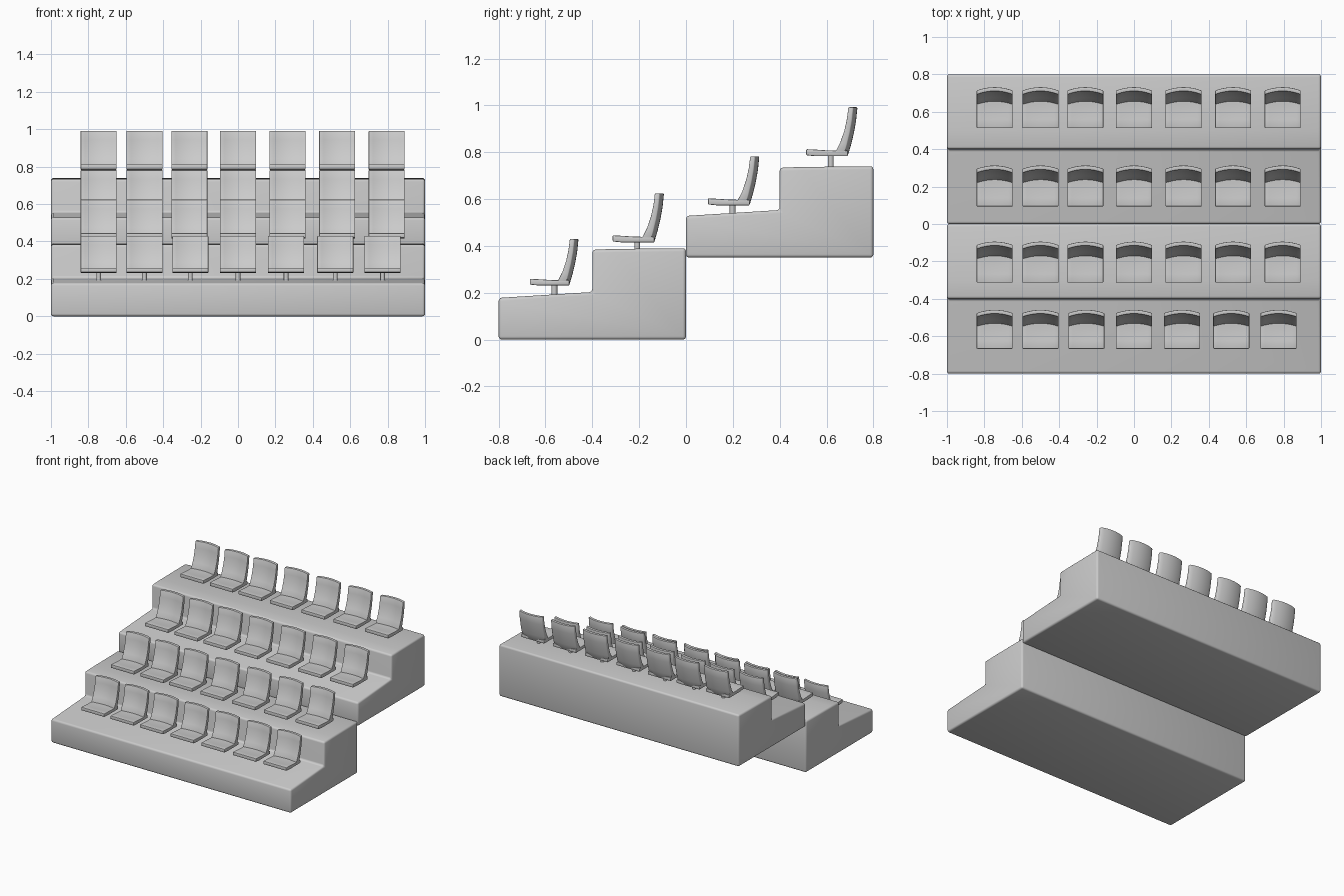
import bpy, bmesh

if "Cube" in bpy.data.objects:
    bpy.data.objects.remove(bpy.data.objects["Cube"])

def sweep_mesh(name, profile, xs, shape, bevel, segments=2, angle=0.7):
    """Sweep a closed (y, z) profile through the x stations; shape(x, y, z) bends it."""
    bm = bmesh.new()
    rings = [[bm.verts.new(shape(x, y, z)) for y, z in profile] for x in xs]
    n = len(profile)
    for a, b in zip(rings, rings[1:]):
        for i in range(n):
            j = (i + 1) % n
            bm.faces.new((a[i], a[j], b[j], b[i]))
    bm.faces.new(rings[0][::-1])
    bm.faces.new(rings[-1])
    bmesh.ops.recalc_face_normals(bm, faces=bm.faces)
    sharp = [e for e in bm.edges if e.calc_face_angle(0) > angle]
    bmesh.ops.bevel(bm, geom=sharp, offset=bevel, segments=segments,
                    profile=0.5, affect='EDGES', clamp_overlap=True)
    for f in bm.faces:
        f.smooth = True
    bm.normal_update()
    for e in bm.edges:
        e.smooth = e.calc_face_angle(0) < 0.6
    me = bpy.data.meshes.new(name)
    bm.to_mesh(me)
    bm.free()
    return me

def place(name, mesh, loc, scale=(1, 1, 1)):
    ob = bpy.data.objects.new(name, mesh)
    ob.location, ob.scale = loc, scale
    bpy.context.collection.objects.link(ob)
    return ob

# Stepped concrete block, used twice
step = [(-0.8, 0), (0, 0), (0, 0.39), (-0.3, 0.387), (-0.4, 0.384),
        (-0.4, 0.203), (-0.8, 0.178)]
block = sweep_mesh("terrace_block", step, [-1, 1], lambda x, y, z: (x, y, z), 0.014, 3)
place("lower_terrace", block, (0, 0, 0))
place("upper_terrace", block, (0, 0.8, 0.35))

W = 0.0965
xs = [W * k / 4 for k in range(-4, 5)]

# Seat pan, gently dished on top
def dish(x, y, z):
    if z > 0.015:
        z -= 0.004 * (1 - (x / W) ** 2) * (1 if 0.02 < y < 0.15 else 0)
    return (x, y, z)

pan_profile = [(0, 0.004), (0.04, 0), (0.178, 0), (0.178, 0.024), (0.13, 0.024),
               (0.09, 0.025), (0.045, 0.028), (0.0, 0.03)]
pan = sweep_mesh("seat_pan", pan_profile, xs, dish, 0.004)

# Backrest, curved in side view and wrapped forward at its sides
back_profile = [(0.178, 0.003), (0.192, 0.05), (0.204, 0.1), (0.213, 0.15), (0.219, 0.209),
                (0.197, 0.209), (0.191, 0.16), (0.180, 0.11), (0.163, 0.06), (0.140, 0.015)]
back = sweep_mesh("backrest", back_profile, xs,
                  lambda x, y, z: (x, y - 0.018 * (x / W) ** 2, z), 0.004)

# Round post under each seat
bm = bmesh.new()
bmesh.ops.create_cone(bm, cap_ends=True, segments=16, radius1=0.0125, radius2=0.0125, depth=0.07)
for f in bm.faces:
    f.smooth = len(f.verts) == 4
for e in bm.edges:
    e.smooth = e.calc_face_angle(0) < 0.6
post = bpy.data.meshes.new("seat_post")
bm.to_mesh(post)
bm.free()

# Four rows of seven seats: (front y, underside z, size factor, x positions)
cols = [-0.745, -0.5, -0.26, 0, 0.265, 0.53, 0.795]
front_cols = [-0.745, -0.5, -0.255, 0, 0.257, 0.52, 0.773]
rows = [(-0.667, 0.231, 0.95, front_cols), (-0.313, 0.415, 1, cols),
        (0.094, 0.573, 1, cols), (0.513, 0.783, 1, cols)]
for r, (y, z, s, centres) in enumerate(rows, 1):
    for c, x in enumerate(centres, 1):
        tag = f"_{r}_{c}"
        place("seat_pan" + tag, pan, (x, y, z), (1, s, s))
        place("backrest" + tag, back, (x, y, z), (1, s, s))
        place("seat_post" + tag, post, (x, y + 0.105, z - 0.025))
